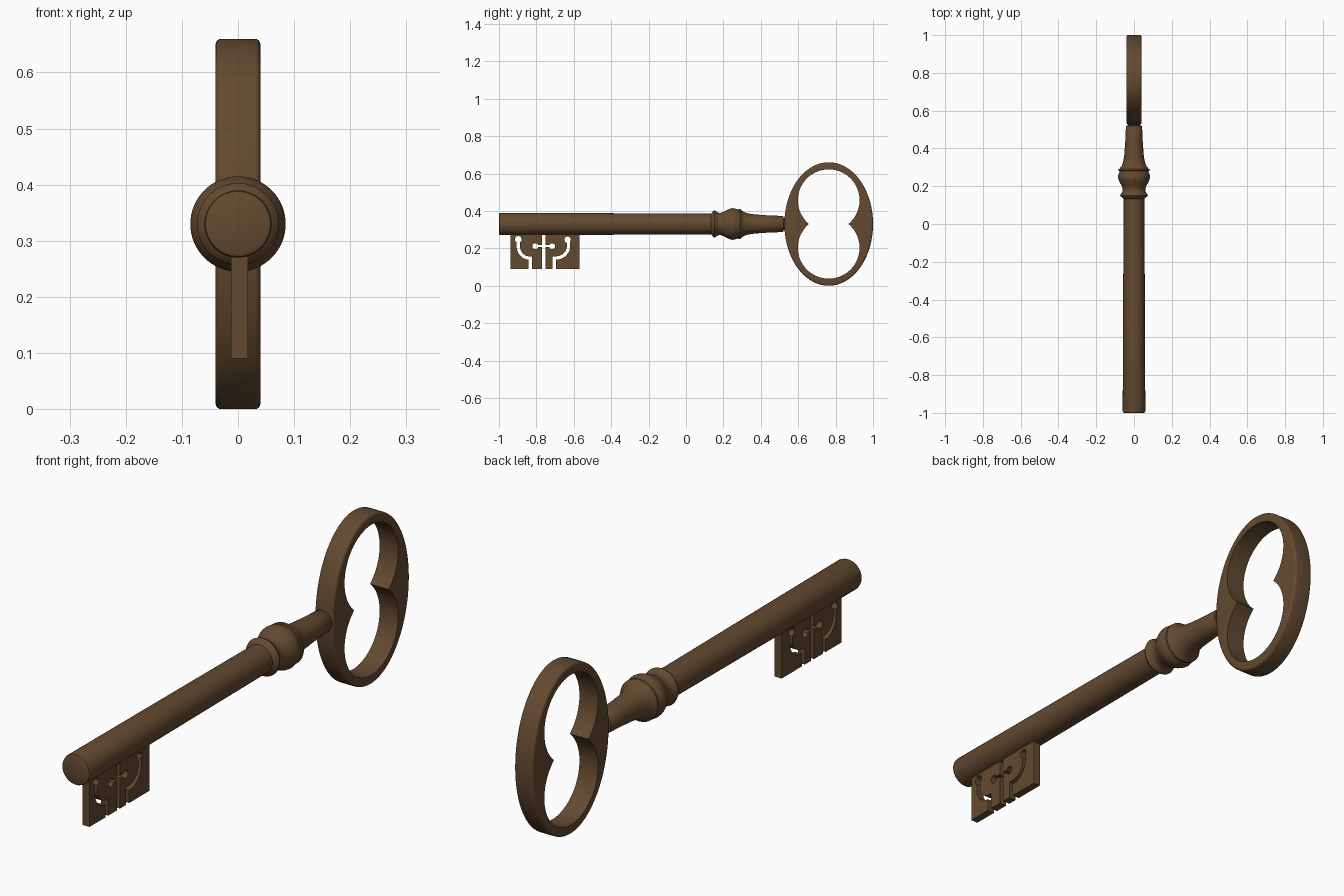
import bpy, bmesh, math
from math import sin, cos, pi, sqrt, radians

if "Cube" in bpy.data.objects:
    bpy.data.objects.remove(bpy.data.objects["Cube"])

ZC = 0.33  # height of the key's axis
mat = bpy.data.materials.new("aged_bronze")
mat.diffuse_color = (0.125, 0.068, 0.03, 1)
mat.use_nodes = True
mat.node_tree.nodes["Principled BSDF"].inputs["Base Color"].default_value = mat.diffuse_color


def make(name, bm):
    bmesh.ops.recalc_face_normals(bm, faces=bm.faces)
    me = bpy.data.meshes.new(name)
    bm.to_mesh(me)
    bm.free()
    me.materials.append(mat)
    ob = bpy.data.objects.new(name, me)
    bpy.context.collection.objects.link(ob)
    return ob


def smooth(ob, angle=35):
    bpy.ops.object.select_all(action='DESELECT')
    ob.select_set(True)
    bpy.context.view_layer.objects.active = ob
    bpy.ops.object.shade_smooth_by_angle(angle=radians(angle))


def lathe(name, profile, n=64):
    """Turn (y, radius) points around the key's axis."""
    bm = bmesh.new()
    rings = [[bm.verts.new((r * cos(2 * pi * i / n), y, ZC + r * sin(2 * pi * i / n)))
              for i in range(n)] for y, r in profile]
    for a, b in zip(rings, rings[1:]):
        for i in range(n):
            bm.faces.new((a[i], a[(i + 1) % n], b[(i + 1) % n], b[i]))
    bm.faces.new(rings[0])
    bm.faces.new(rings[-1])
    ob = make(name, bm)
    smooth(ob)
    return ob


def prism(name, pts, x0, x1):
    """Extrude a (y, z) outline along x."""
    bm = bmesh.new()
    f = bm.faces.new([bm.verts.new((x0, y, z)) for y, z in pts])
    ext = bmesh.ops.extrude_face_region(bm, geom=[f])
    vs = [v for v in ext['geom'] if isinstance(v, bmesh.types.BMVert)]
    bmesh.ops.translate(bm, verts=vs, vec=(x1 - x0, 0, 0))
    return make(name, bm)


def stroke(path, w):
    """Outline of a (y, z) path widened to w."""
    left, right = [], []
    for i, (y, z) in enumerate(path):
        a, b = path[max(i - 1, 0)], path[min(i + 1, len(path) - 1)]
        dy, dz = b[0] - a[0], b[1] - a[1]
        k = w / 2 / sqrt(dy * dy + dz * dz)
        left.append((y - dz * k, z + dy * k))
        right.append((y + dz * k, z - dy * k))
    return left + right[::-1]


def rect(y0, y1, z0, z1):
    return [(y0, z0), (y1, z0), (y1, z1), (y0, z1)]


def disc(y, z, r, n=24):
    return [(y + r * cos(2 * pi * i / n), z + r * sin(2 * pi * i / n)) for i in range(n)]


def hook(y_hole, y_slot):
    """Channel falling from a round hole and sweeping round to the slot."""
    z_low, rz = 0.148, 0.065
    arc = [(y_slot + (y_hole - y_slot) * cos(t * pi / 24),
            z_low + rz - rz * sin(t * pi / 24)) for t in range(13)]
    return stroke([(y_hole, 0.248)] + arc, 0.018)


# shaft
lathe("shaft", [(-1, 0.052), (-0.997, 0.058), (-0.99, 0.06), (-0.5, 0.058), (0.15, 0.055)])

# turned collar and neck
lathe("collar", [
    (0.132, 0.054), (0.14, 0.062), (0.146, 0.070), (0.152, 0.073), (0.158, 0.071),
    (0.165, 0.064), (0.175, 0.060), (0.187, 0.060), (0.2, 0.064), (0.212, 0.071),
    (0.225, 0.078), (0.238, 0.083), (0.25, 0.085), (0.262, 0.083), (0.274, 0.078),
    (0.28, 0.076), (0.282, 0.081), (0.29, 0.081), (0.294, 0.076), (0.305, 0.067),
    (0.32, 0.060), (0.34, 0.055), (0.37, 0.051), (0.44, 0.046), (0.516, 0.043),
    (0.52, 0.040), (0.521, 0.032), (0.55, 0.032)])

# bow: oval outside, two overlapping round lobes inside
YB, A, B, LOBE, OFF, H = 0.763, 0.237, 0.33, 0.165, 0.127, 0.04
N = 128


def oval(t, inset):
    a, b = A - inset, B - inset
    return a * b / sqrt((b * cos(t)) ** 2 + (a * sin(t)) ** 2)


def lobes(t):
    return OFF * abs(sin(t)) + sqrt(LOBE ** 2 - (OFF * cos(t)) ** 2)


e = 0.010
corner = [(H - e + e * sin(k * pi / 8), e - e * cos(k * pi / 8)) for k in range(4, -1, -1)]
bm = bmesh.new()
loops = []
for i in range(N):
    t = 2 * pi * i / N
    section = [(H, lobes(t))] + [(x, oval(t, ins)) for x, ins in corner]
    section += [(-x, r) for x, r in section[::-1]]
    loops.append([bm.verts.new((x, YB + r * cos(t), ZC + r * sin(t))) for x, r in section])
m = len(loops[0])
for i in range(N):
    a, b = loops[i], loops[(i + 1) % N]
    for j in range(m):
        bm.faces.new((a[j], a[(j + 1) % m], b[(j + 1) % m], b[j]))
smooth(make("bow", bm))

# bit plate with its ward cuts
bit = prism("bit", rect(-0.938, -0.57, 0.09, 0.31), -0.0125, 0.0175)
cuts = [
    disc(-0.897, 0.248, 0.018), hook(-0.897, -0.838), rect(-0.841, -0.823, 0.05, 0.157),
    disc(-0.633, 0.246, 0.017), hook(-0.628, -0.697), rect(-0.713, -0.694, 0.05, 0.157),
    rect(-0.769, -0.750, 0.05, 0.276),
    disc(-0.806, 0.211, 0.016), disc(-0.716, 0.211, 0.016), rect(-0.806, -0.716, 0.206, 0.217),
]
bpy.context.view_layer.objects.active = bit
for pts in cuts:
    cutter = prism("bit_cutter", pts, -0.1, 0.1)
    cutter.hide_render = True
    mod = bit.modifiers.new("ward_cut", 'BOOLEAN')
    mod.operation, mod.solver, mod.object = 'DIFFERENCE', 'EXACT', cutter
    bpy.ops.object.modifier_apply(modifier=mod.name)
    bpy.data.objects.remove(cutter)
smooth(bit, 30)
